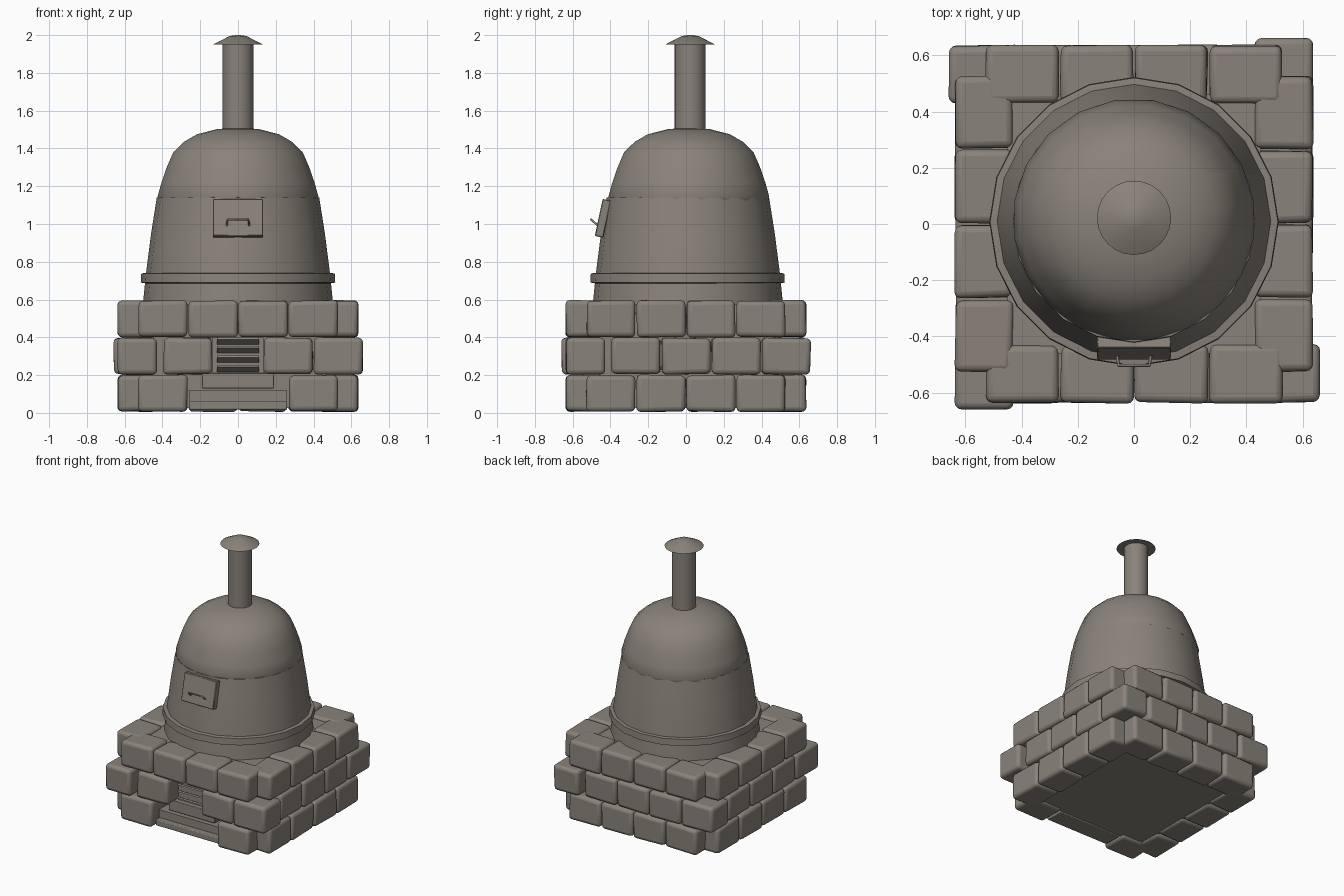
import bpy, bmesh, math, random
from mathutils import Matrix, Vector

random.seed(4)
cube = bpy.data.objects.get("Cube")
if cube:
    bpy.data.objects.remove(cube, do_unlink=True)

CLAY = (0.25, 0.225, 0.195, 1)
mat = bpy.data.materials.new("warm grey clay")
mat.use_nodes = True
mat.diffuse_color = CLAY
mat.node_tree.nodes["Principled BSDF"].inputs["Base Color"].default_value = CLAY


def finish(name, bm, matrix=Matrix(), bevel=0, segments=2, angle=40):
    bmesh.ops.recalc_face_normals(bm, faces=bm.faces)
    mesh = bpy.data.meshes.new(name)
    bm.to_mesh(mesh)
    bm.free()
    obj = bpy.data.objects.new(name, mesh)
    bpy.context.collection.objects.link(obj)
    obj.matrix_world = matrix
    mesh.materials.append(mat)
    if bevel:
        mod = obj.modifiers.new("Bevel", 'BEVEL')
        mod.width, mod.segments = bevel, segments
    bpy.ops.object.select_all(action='DESELECT')
    obj.select_set(True)
    bpy.context.view_layer.objects.active = obj
    bpy.ops.object.shade_smooth_by_angle(angle=math.radians(angle))
    return obj


def box(name, centre, size, matrix=Matrix(), bevel=0, segments=2, jitter=0):
    bm = bmesh.new()
    bmesh.ops.create_cube(bm, size=1)
    for v in bm.verts:
        v.co = Vector(c + a * s + random.uniform(-jitter, jitter)
                      for c, a, s in zip(centre, v.co, size))
    return finish(name, bm, matrix, bevel, segments)


def lathe(name, profile, y, sides, turn=0, angle=40):
    """Revolve (radius, height) points around a vertical axis."""
    bm = bmesh.new()
    rings = [[bm.verts.new((r * math.sin(a), -r * math.cos(a), z))
              for a in (math.tau * (i + turn) / sides for i in range(sides))]
             for r, z in profile]
    for low, high in zip(rings, rings[1:]):
        for i in range(sides):
            j = (i + 1) % sides
            bm.faces.new((low[i], low[j], high[j], high[i]))
    bm.faces.new(rings[0][::-1])
    bm.faces.new(rings[-1])
    return finish(name, bm, Matrix.Translation((0, y, 0)), angle=angle)


# Stone base: three courses, the middle one shifted like a pinwheel
PITCH = 0.265
for course in range(3):
    shift = PITCH / 2 if course == 1 else 0
    for side in range(4):
        turn = Matrix.Rotation(side * math.pi / 2, 4, 'Z')
        for i in range(4):
            x = (i - 1.5) * PITCH + shift
            opening = side == 0 and (
                (course == 0 and i in (1, 2)) or (course == 1 and i == 1))
            if opening:
                continue
            box("stone_block", (x, -0.533, 0.104 + 0.197 * course),
                (0.258, 0.205, 0.192), turn, 0.024, 3, 0.004)

# Core inside the stones
box("base_core", (0, 0, 0.3), (0.9, 0.92, 0.55))

# Fire opening: grate slats, front panel and ash tray
box("grate_back", (0, -0.48, 0.3), (0.27, 0.06, 0.2))
for z in (0.235, 0.285, 0.335, 0.38):
    tilt = Matrix.Translation((0, -0.53, z)) @ Matrix.Rotation(-0.5, 4, 'X')
    box("grate_slat", (0, 0, 0), (0.22, 0.06, 0.012), tilt)
box("ash_panel", (0, -0.5, 0.17), (0.38, 0.09, 0.08), bevel=0.004)
box("ash_floor", (0, -0.51, 0.09), (0.52, 0.1, 0.06))
box("ash_tray", (0, -0.53, 0.04), (0.52, 0.14, 0.045), bevel=0.006)

# Kiln body, band and dome
lathe("kiln_body", [(0.505, 0.56), (0.487, 0.74), (0.46, 0.95),
                    (0.43, 1.14), (0.40, 1.145)], 0.01, 20)
lathe("kiln_band", [(0.485, 0.685), (0.515, 0.69), (0.512, 0.738),
                    (0.48, 0.742)], 0.008, 20)
lathe("kiln_dome", [(0.425, 1.125), (0.431, 1.145), (0.41, 1.22),
                    (0.382, 1.30), (0.347, 1.38), (0.29, 1.435),
                    (0.22, 1.475), (0.11, 1.503), (0.01, 1.508)],
      0.015, 20, 0.5, 50)

# Chimney and cap
lathe("chimney", [(0.082, 1.45), (0.082, 1.96)], 0.022, 24)
lathe("chimney_cap", [(0.08, 1.95), (0.132, 1.95), (0.045, 1.995),
                      (0.012, 2.0)], 0.022, 24)

# Leaning door with a bent handle
lean = Matrix.Translation((0, -0.44, 1.03)) @ Matrix.Rotation(math.radians(-12), 4, 'X')
box("door", (0, 0, 0), (0.265, 0.045, 0.2), lean, 0.004, 1)

curve = bpy.data.curves.new("door_handle", 'CURVE')
curve.dimensions = '3D'
curve.bevel_depth, curve.bevel_resolution = 0.006, 1
curve.use_fill_caps = True
path = [(-0.06, -0.465, 0.99), (-0.055, -0.503, 1.025),
        (0.055, -0.503, 1.025), (0.06, -0.465, 0.99)]
spline = curve.splines.new('POLY')
spline.points.add(len(path) - 1)
for point, co in zip(spline.points, path):
    point.co = (*co, 1)
curve.materials.append(mat)
handle = bpy.data.objects.new("door_handle", curve)
bpy.context.collection.objects.link(handle)
